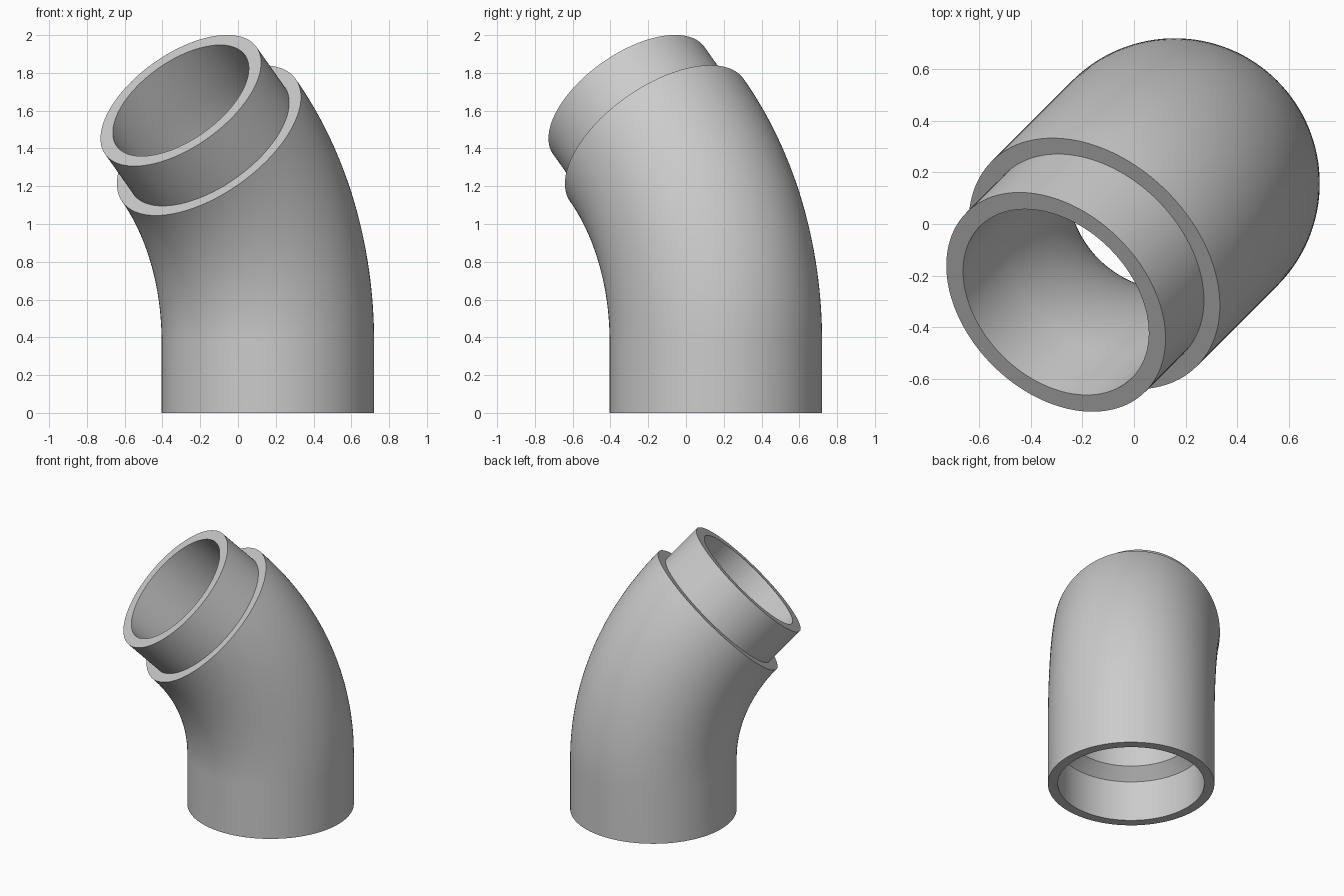
import bpy, bmesh, math
from mathutils import Vector

cube = bpy.data.objects.get("Cube")
if cube:
    bpy.data.objects.remove(cube, do_unlink=True)

SIDES = 128
BEND_STEPS = 32
BASE = Vector((0.158, 0.158, 0))
TOWARD = Vector((-1, -1, 0)).normalized()    # horizontal direction of the bend
ACROSS = Vector((1, -1, 0)).normalized()
UP = Vector((0, 0, 1))
START, RADIUS, ANGLE = 0.378, 1.506, math.pi / 4
OUTER, SPIGOT, BORE, SOCKET = 0.5625, 0.491, 0.416, 0.495
SPIGOT_LENGTH, SOCKET_DEPTH = 0.298, 0.30


def station(angle, offset):
    """Centre and ring direction at a bend angle, moved along the pipe axis."""
    axis = TOWARD * math.sin(angle) + UP * math.cos(angle)
    side = TOWARD * math.cos(angle) - UP * math.sin(angle)
    centre = (BASE + UP * START + TOWARD * RADIUS * (1 - math.cos(angle))
              + UP * RADIUS * math.sin(angle) + axis * offset)
    return centre, side


# Closed wall profile: up the outside, over the spigot, down the bore
bend = [ANGLE * i / BEND_STEPS for i in range(BEND_STEPS + 1)]
profile = [(0, -START, OUTER)]
profile += [(a, 0, OUTER) for a in bend]
profile += [(ANGLE, 0, SPIGOT), (ANGLE, SPIGOT_LENGTH, SPIGOT),
            (ANGLE, SPIGOT_LENGTH, BORE)]
profile += [(a, 0, BORE) for a in reversed(bend)]
profile += [(0, SOCKET_DEPTH - START, SOCKET), (0, -START, SOCKET)]

# Sweep the rings into a hollow elbow
bm = bmesh.new()
rings = []
for angle, offset, r in profile:
    centre, side = station(angle, offset)
    rings.append([bm.verts.new(centre + r * (side * math.cos(t) + ACROSS * math.sin(t)))
                  for t in (math.tau * k / SIDES for k in range(SIDES))])
for i, ring in enumerate(rings):
    following = rings[(i + 1) % len(rings)]
    for k in range(SIDES):
        n = (k + 1) % SIDES
        bm.faces.new((ring[k], ring[n], following[n], following[k]))
bmesh.ops.recalc_face_normals(bm, faces=bm.faces[:])
mesh = bpy.data.meshes.new("pipe_elbow")
bm.to_mesh(mesh)
bm.free()

elbow = bpy.data.objects.new("pipe_elbow", mesh)
bpy.context.collection.objects.link(elbow)

# Plain grey plastic
grey = bpy.data.materials.new("light_grey")
grey.use_nodes = True
colour = (0.6, 0.6, 0.6, 1)
grey.diffuse_color = colour
grey.node_tree.nodes["Principled BSDF"].inputs["Base Color"].default_value = colour
mesh.materials.append(grey)

# Smooth walls with crisp rims
bpy.ops.object.select_all(action='DESELECT')
elbow.select_set(True)
bpy.context.view_layer.objects.active = elbow
bpy.ops.object.shade_smooth_by_angle(angle=math.radians(30))
